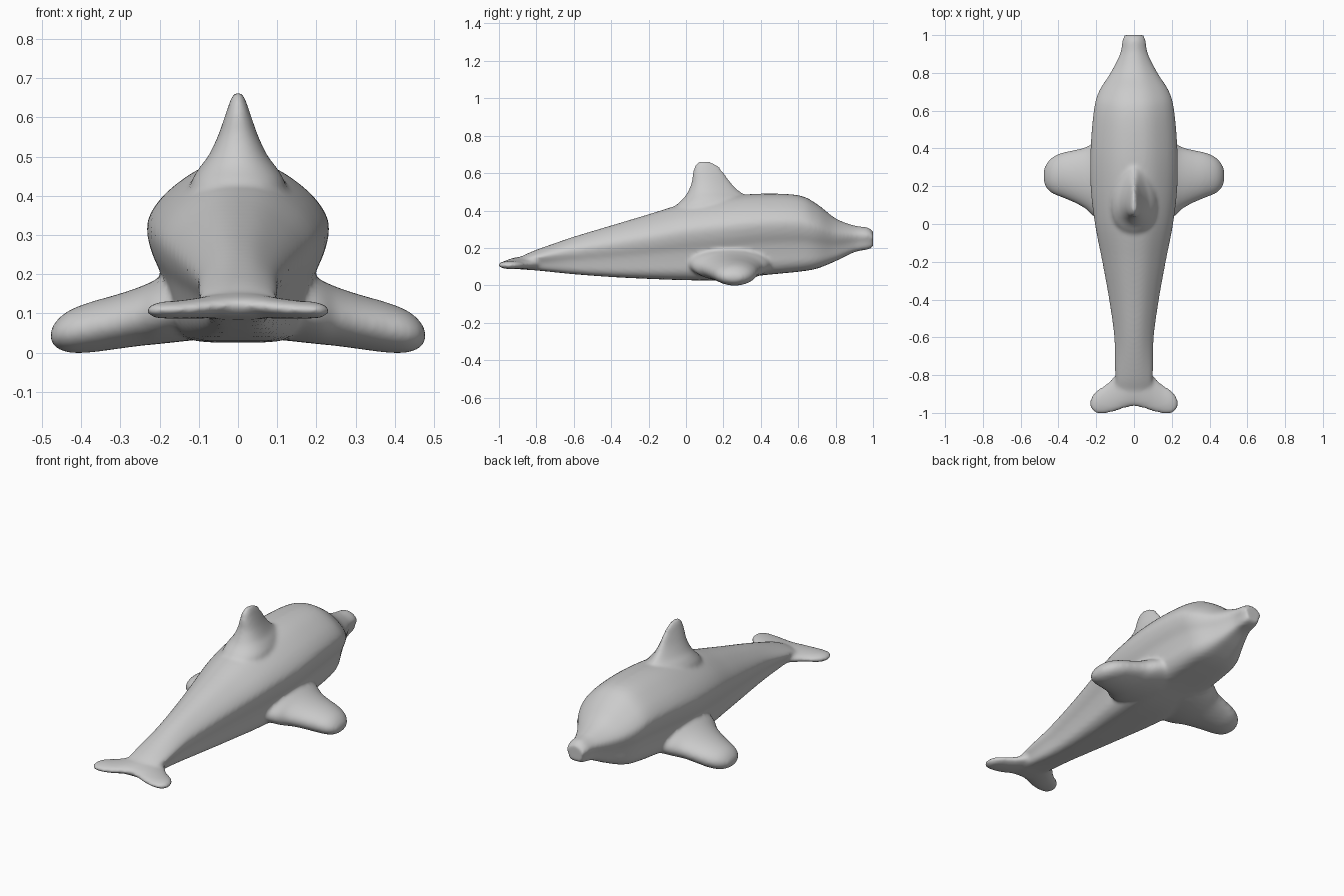
import bpy, bmesh, math

grey = bpy.data.materials.new("plain grey")
grey.diffuse_color = (0.6, 0.6, 0.6, 1)


def spline(rows, steps=5):
    """Catmull-Rom interpolation through tuples of numbers."""
    out = []
    for i in range(len(rows) - 1):
        a, b = rows[max(i - 1, 0)], rows[i]
        c, d = rows[i + 1], rows[min(i + 2, len(rows) - 1)]
        for k in range(steps):
            t = k / steps
            out.append(tuple(
                0.5 * (2 * q + (r - p) * t + (2 * p - 5 * q + 4 * r - s) * t * t
                       + (3 * q - p - 3 * r + s) * t ** 3)
                for p, q, r, s in zip(a, b, c, d)))
    return out + [rows[-1]]


def loft(bm, rings):
    """Skin a list of closed rings and cap both ends."""
    loops = [[bm.verts.new(p) for p in ring] for ring in rings]
    n = len(loops[0])
    faces = [bm.faces.new((a[i], a[(i + 1) % n], b[(i + 1) % n], b[i]))
             for a, b in zip(loops, loops[1:]) for i in range(n)]
    faces += [bm.faces.new(loops[0]), bm.faces.new(loops[-1])]
    bmesh.ops.recalc_face_normals(bm, faces=faces)


ANGLES = [math.tau * i / 32 for i in range(32)]
bm = bmesh.new()

# Body: y, half width, top, bottom
body = [(-0.95, 0.06, 0.125, 0.095), (-0.88, 0.09, 0.155, 0.085), (-0.8, 0.1, 0.19, 0.08),
        (-0.6, 0.105, 0.26, 0.06), (-0.4, 0.132, 0.32, 0.045), (-0.2, 0.168, 0.38, 0.035),
        (0, 0.207, 0.44, 0.028), (0.2, 0.23, 0.475, 0.028), (0.4, 0.23, 0.49, 0.053),
        (0.6, 0.213, 0.482, 0.073), (0.7, 0.187, 0.435, 0.09), (0.8, 0.125, 0.358, 0.13),
        (0.9, 0.075, 0.32, 0.178), (0.97, 0.062, 0.31, 0.192), (1.0, 0.052, 0.29, 0.205)]
# Half cross-section: share of width, share of height
half = spline([(0, 1), (0.25, 0.985), (0.5, 0.93), (0.78, 0.82), (0.95, 0.71), (1, 0.62),
               (0.95, 0.5), (0.85, 0.38), (0.79, 0.25), (0.72, 0.1), (0.5, 0.01), (0, 0)], 3)
section = half + [(-u, v) for u, v in half[-2:0:-1]]
loft(bm, [[(u * w, y, lo + v * (hi - lo)) for u, v in section]
          for y, w, hi, lo in spline(body)])

# Dorsal fin: z, rear y, front y, half width; fullest towards the rear
dorsal = [(0.36, -0.1, 0.42, 0.12), (0.43, -0.05, 0.39, 0.115), (0.47, -0.01, 0.34, 0.095),
          (0.5, 0.01, 0.29, 0.073), (0.55, 0.03, 0.24, 0.05), (0.6, 0.036, 0.205, 0.033),
          (0.64, 0.047, 0.17, 0.02), (0.662, 0.07, 0.13, 0.01)]
loft(bm, [[(w * math.sin(a) * (1 - 0.35 * math.cos(a)),
            (y0 + y1) / 2 + (y1 - y0) / 2 * math.cos(a), z) for a in ANGLES]
          for z, y0, y1, w in spline(dorsal)])

# Side fins: x, rear y, front y, bottom, top
flipper = [(0.08, -0.02, 0.5, 0.035, 0.24), (0.2, 0.03, 0.44, 0.022, 0.19),
           (0.25, 0.075, 0.41, 0.017, 0.168), (0.31, 0.11, 0.393, 0.009, 0.148),
           (0.38, 0.14, 0.378, 0.0, 0.128), (0.43, 0.16, 0.355, 0.0, 0.108),
           (0.46, 0.185, 0.325, 0.01, 0.085), (0.478, 0.22, 0.29, 0.028, 0.058)]
fluke = [(0, -0.965, -0.72, 0.088, 0.155), (0.05, -0.975, -0.75, 0.088, 0.15),
         (0.1, -0.993, -0.8, 0.087, 0.14), (0.15, -1.003, -0.85, 0.087, 0.133),
         (0.19, -1.003, -0.875, 0.087, 0.13), (0.215, -0.995, -0.9, 0.09, 0.125),
         (0.231, -0.97, -0.93, 0.1, 0.115)]
for rows in (flipper, fluke):
    for side in (1, -1):
        loft(bm, [[(side * x, (y0 + y1) / 2 + (y1 - y0) / 2 * math.cos(a),
                    (z0 + z1) / 2 + (z1 - z0) / 2 * math.sin(a)) for a in ANGLES]
                  for x, y0, y1, z0, z1 in spline(rows)])

mesh = bpy.data.meshes.new("dolphin")
bm.to_mesh(mesh)
bm.free()
mesh.materials.append(grey)
dolphin = bpy.data.objects.new("dolphin", mesh)
bpy.context.collection.objects.link(dolphin)

# Fuse the parts into one skin and soften the joins
fuse = dolphin.modifiers.new("fuse", 'REMESH')
fuse.mode = 'VOXEL'
fuse.voxel_size = 0.01
fuse.use_smooth_shade = True
soften = dolphin.modifiers.new("soften", 'SMOOTH')
soften.factor = 0.5
soften.iterations = 8
